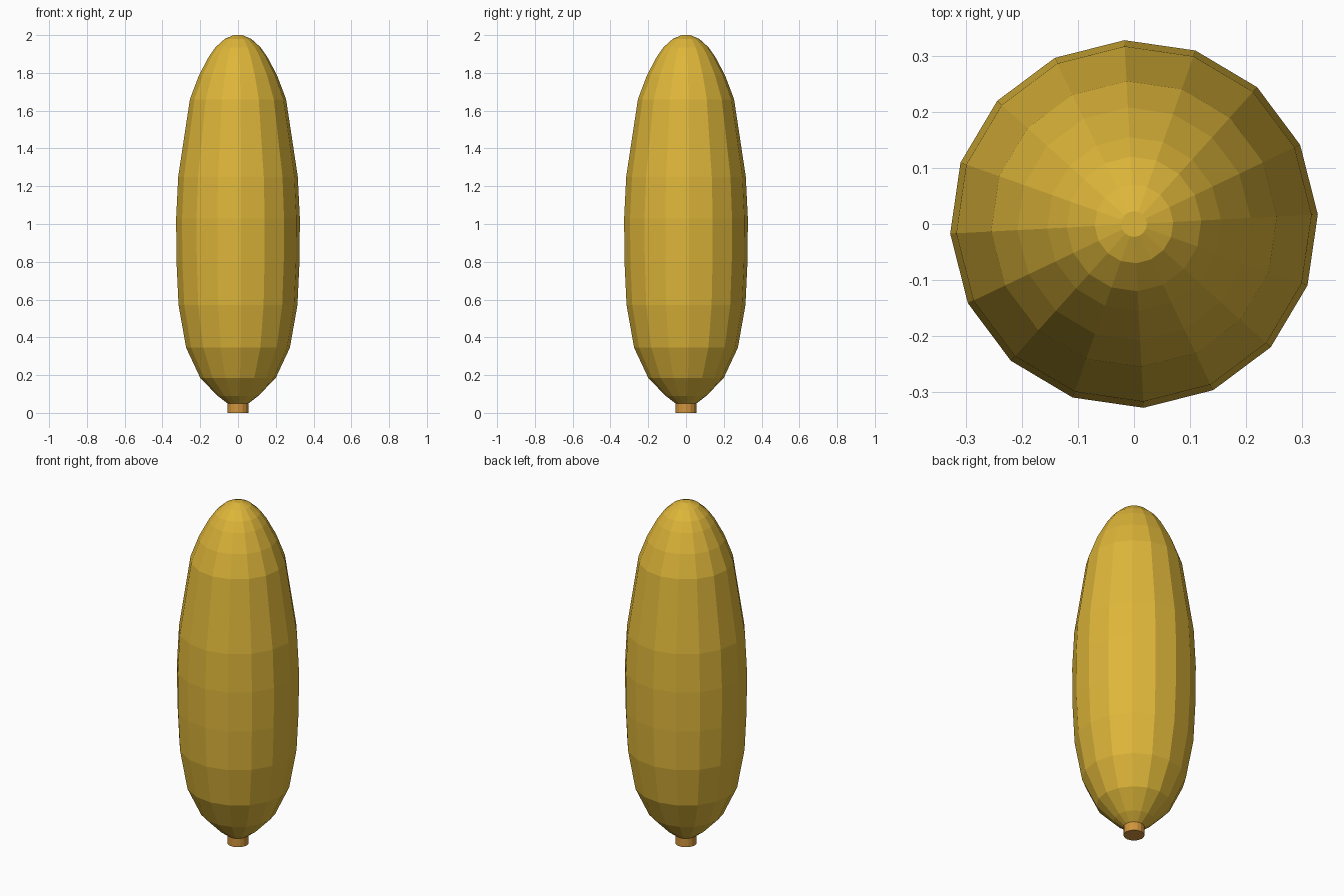
import bpy, bmesh, math

if "Cube" in bpy.data.objects:
    bpy.data.objects.remove(bpy.data.objects["Cube"])

SIDES = 16
TURN = math.radians(3)


def material(name, rgb):
    m = bpy.data.materials.new(name)
    m.diffuse_color = (*rgb, 1)
    m.use_nodes = True
    m.node_tree.nodes["Principled BSDF"].inputs["Base Color"].default_value = m.diffuse_color
    return m


def lathe(name, profile, mat):
    """Closed flat-faced solid turned around z from (radius, height) points."""
    bm = bmesh.new()
    rings = []
    for r, z in profile:
        rings.append([bm.verts.new((r * math.cos(TURN + i * math.tau / SIDES),
                                    r * math.sin(TURN + i * math.tau / SIDES), z))
                      for i in range(SIDES)])
    for a, b in zip(rings, rings[1:]):
        for i in range(SIDES):
            j = (i + 1) % SIDES
            bm.faces.new((a[i], a[j], b[j], b[i]))
    bm.faces.new(rings[0][::-1])
    bm.faces.new(rings[-1])
    bmesh.ops.recalc_face_normals(bm, faces=bm.faces)
    me = bpy.data.meshes.new(name)
    bm.to_mesh(me)
    bm.free()
    me.materials.append(mat)
    ob = bpy.data.objects.new(name, me)
    bpy.context.collection.objects.link(ob)
    return ob


# Long rounded body, tapering to a soft point at the top
body_profile = [
    (0.055, 0.05), (0.108, 0.09), (0.2, 0.185), (0.275, 0.345), (0.315, 0.57),
    (0.326, 0.8), (0.328, 1.03), (0.317, 1.25), (0.255, 1.66), (0.208, 1.785),
    (0.155, 1.885), (0.12, 1.935), (0.07, 1.98), (0.023, 2.0)]
lathe("body", body_profile, material("golden yellow", (0.73, 0.468, 0.042)))

# Short stem stub at the base
lathe("stem", [(0.056, 0.0), (0.056, 0.053)],
      material("orange brown", (0.64, 0.30, 0.048)))
